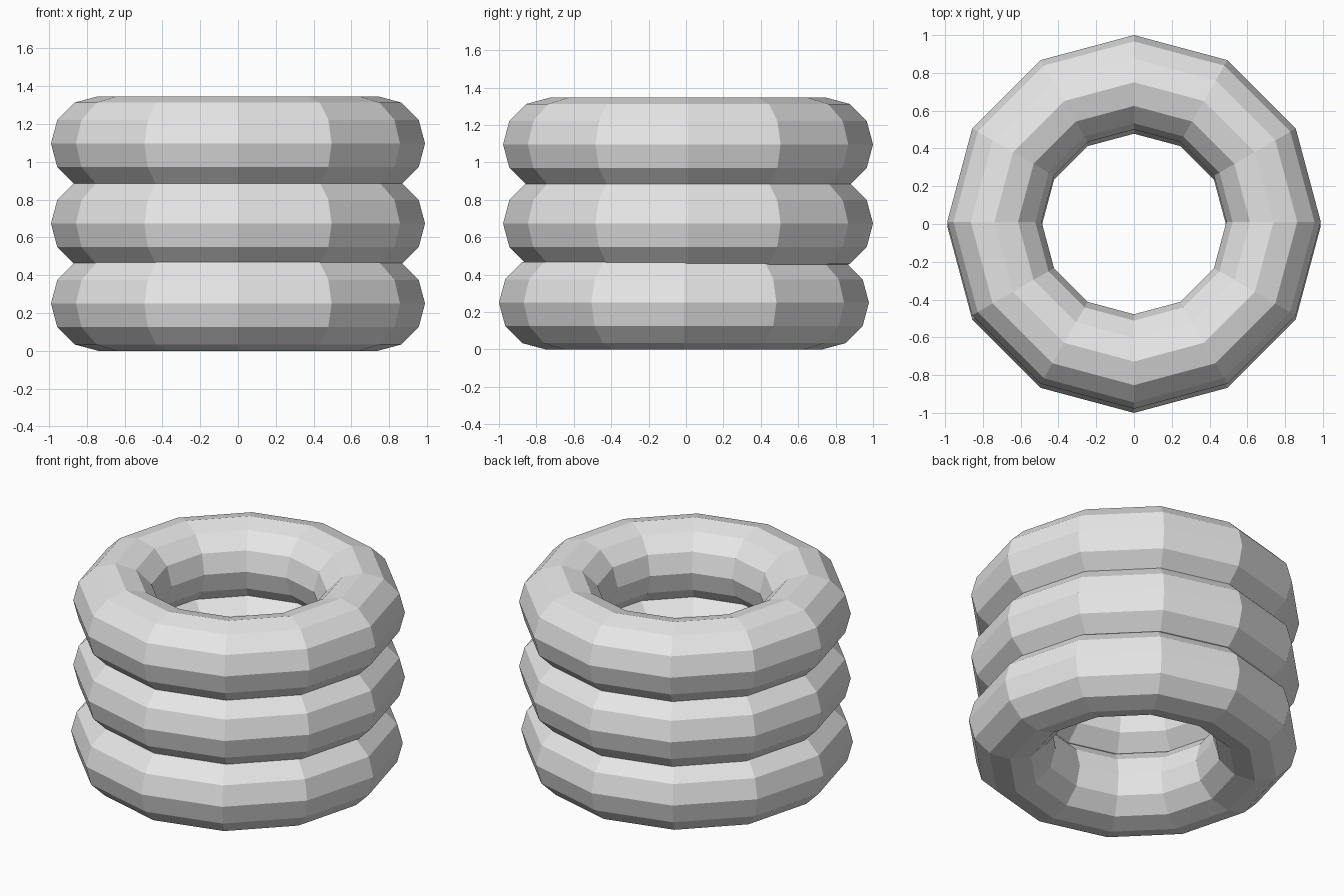
import bpy

# Remove the default cube only
cube = bpy.data.objects.get("Cube")
if cube:
    bpy.data.objects.remove(cube, do_unlink=True)

# Single plain grey
GREY = (0.8, 0.8, 0.8, 1.0)
grey = bpy.data.materials.new("light_grey")
grey.use_nodes = True
grey.diffuse_color = GREY
grey.node_tree.nodes["Principled BSDF"].inputs["Base Color"].default_value = GREY

RING_RADIUS = 0.739
TUBE_RADIUS = 0.25
SPACING = 0.423


def add_ring(name, y, z):
    """Flat-shaded twelve-sided ring lying horizontally."""
    bpy.ops.mesh.primitive_torus_add(
        major_segments=12, minor_segments=12,
        major_radius=RING_RADIUS, minor_radius=TUBE_RADIUS,
        location=(0, y, z))
    ring = bpy.context.object
    ring.name = name
    ring.data.materials.append(grey)
    bpy.ops.object.shade_flat()
    return ring


# Stack of overlapping rings, the lowest set slightly forward
for level, (name, y) in enumerate((("bottom_ring", -0.011),
                                   ("middle_ring", 0.011),
                                   ("top_ring", 0.011))):
    add_ring(name, y, TUBE_RADIUS + level * SPACING)
